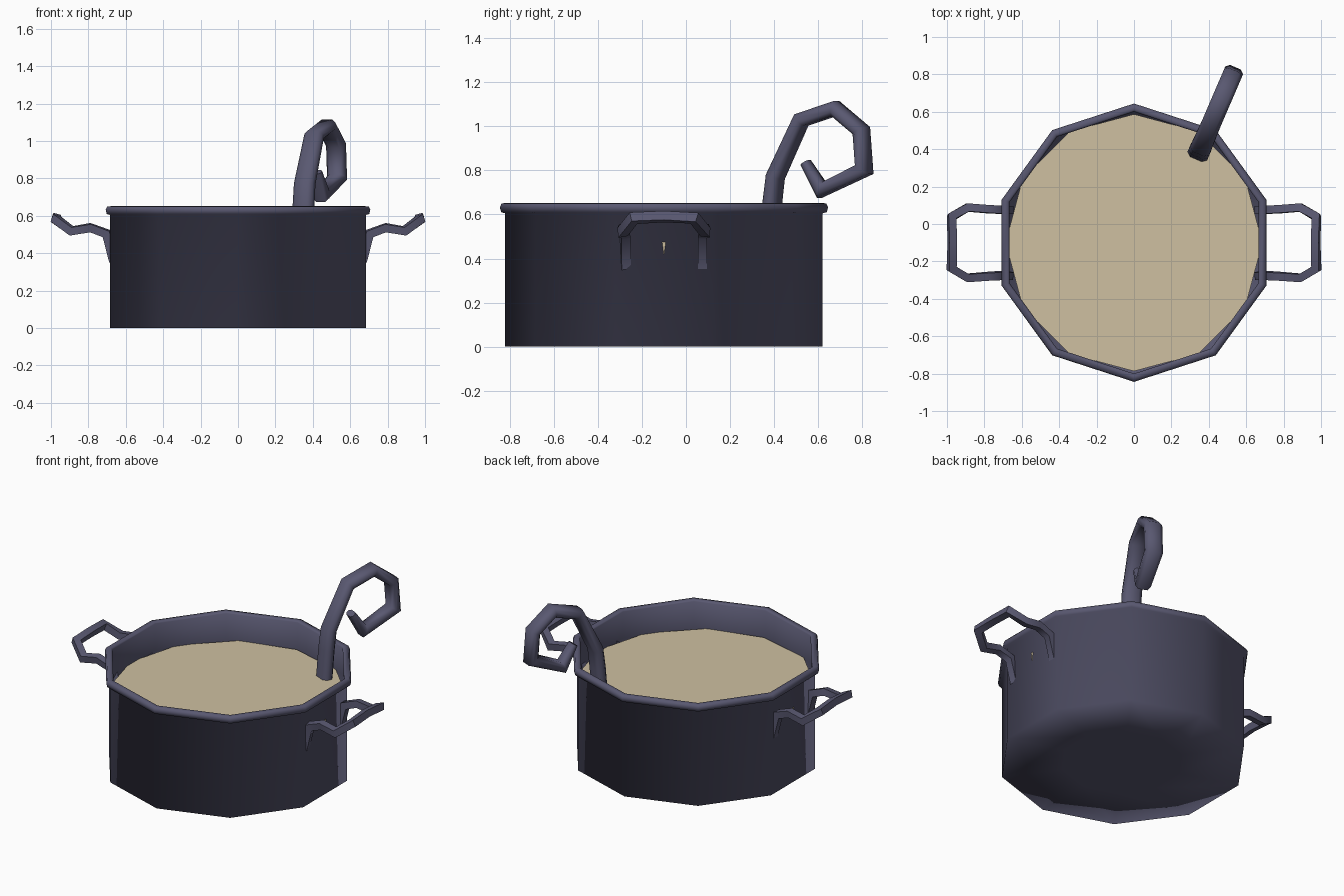
import bpy, bmesh, math
from mathutils import Vector

if "Cube" in bpy.data.objects:
    bpy.data.objects.remove(bpy.data.objects["Cube"])

CY = -0.10      # pot centre in y


def material(name, rgb):
    m = bpy.data.materials.new(name)
    m.diffuse_color = (*rgb, 1)
    m.use_nodes = True
    m.node_tree.nodes["Principled BSDF"].inputs["Base Color"].default_value = m.diffuse_color
    return m


iron = material("dark blue grey iron", (0.10, 0.098, 0.165))
broth = material("tan broth", (0.62, 0.525, 0.355))


def finish(bm, name, mat, angle):
    bmesh.ops.recalc_face_normals(bm, faces=bm.faces)
    me = bpy.data.meshes.new(name)
    bm.to_mesh(me)
    bm.free()
    me.materials.append(mat)
    me.shade_smooth()
    me.set_sharp_from_angle(angle=math.radians(angle))
    ob = bpy.data.objects.new(name, me)
    bpy.context.collection.objects.link(ob)
    return ob


def bridge(bm, a, b):
    n = len(a)
    for i in range(n):
        bm.faces.new((a[i], a[(i + 1) % n], b[(i + 1) % n], b[i]))


def lathe(name, profile, mat, angle, sides):
    """Turned shape with a corner at +y, capped at both ends."""
    bm = bmesh.new()
    rings = []
    for r, z in profile:
        rings.append([bm.verts.new((r * math.sin(math.tau * i / sides),
                                    CY + r * math.cos(math.tau * i / sides), z))
                      for i in range(sides)])
    for a, b in zip(rings, rings[1:]):
        bridge(bm, a, b)
    bm.faces.new(rings[0])
    bm.faces.new(rings[-1])
    return finish(bm, name, mat, angle)


def sweep(name, path, normal, section, scales, mat, angle):
    """Sweep a (u, v) section along a path with mitred corners."""
    pts = [Vector(p) for p in path]
    n = Vector(normal)
    bm = bmesh.new()
    rings = []
    for i, p in enumerate(pts):
        t1 = (p - pts[i - 1]).normalized() if i else (pts[1] - p).normalized()
        t2 = (pts[i + 1] - p).normalized() if i < len(pts) - 1 else t1
        t = (t1 + t2).normalized()
        n = (n - t * n.dot(t)).normalized()
        side = t.cross(n)
        bend = t2 - t1
        stretch = min(1 / max(t.dot(t1), 0.1), 1.4) - 1
        if bend.length > 1e-4:
            bend.normalize()
        ring = []
        for u, v in section:
            o = (n * u + side * v) * scales[i]
            o += bend * o.dot(bend) * stretch
            ring.append(bm.verts.new(p + o))
        rings.append(ring)
    for a, b in zip(rings, rings[1:]):
        bridge(bm, a, b)
    bm.faces.new(rings[0])
    bm.faces.new(rings[-1])
    return finish(bm, name, mat, angle)


# Pot: bottom, outer wall, rolled rim, inner wall and floor in one profile
lathe("pot", [(0.35, 0), (0.72, 0), (0.72, 0.605), (0.738, 0.61), (0.744, 0.632),
              (0.736, 0.65), (0.71, 0.652), (0.70, 0.642), (0.705, 0.47), (0.705, 0.02)],
      iron, 100, 10)

# Broth: a twelve-sided plug whose side corners just reach the wall
lathe("broth", [(0.685, 0.42), (0.687, 0.476)], broth, 30, 12)

# Side handles: half a loop reflected about the pot centre, then mirrored in x
half = [(0.664, 0.175, 0.355), (0.703, 0.175, 0.505), (0.79, 0.18, 0.537),
        (0.89, 0.188, 0.52), (0.975, 0.138, 0.583)]
loop = [(x, CY + d, z) for x, d, z in half] + [(0.971, CY, 0.59)] \
     + [(x, CY - d, z) for x, d, z in reversed(half)]
w = 0.021
handles = sweep("side_handles", loop, (1, 0, 0),
                [(-w, -w), (w, -w), (w, w), (-w, w)], [1] * len(loop), iron, 60)
mirror = handles.modifiers.new("mirror", 'MIRROR')
mirror.use_axis = (True, False, False)

# Ladle handle: flattened bar curling into a hook, in a slanted vertical plane
hook = [(0.375, 0.44), (0.391, 0.65), (0.405, 0.77), (0.523, 1.028), (0.677, 1.08),
        (0.795, 0.98), (0.808, 0.803), (0.615, 0.71), (0.543, 0.835)]
slope = 0.43
path = [(0.35 + (y - 0.39) * slope, y, z) for y, z in hook]
a, b = 0.052, 0.031
oct_section = [(a, -b * .45), (a, b * .45), (a * .6, b), (-a * .6, b),
               (-a, b * .45), (-a, -b * .45), (-a * .6, -b), (a * .6, -b)]
sweep("ladle_handle", path, Vector((1, -slope, 0)).normalized(), oct_section,
      [1.1, 1.1, 1.08, 1, 1, 1, 1, 0.9, 0.65], iron, 60)
